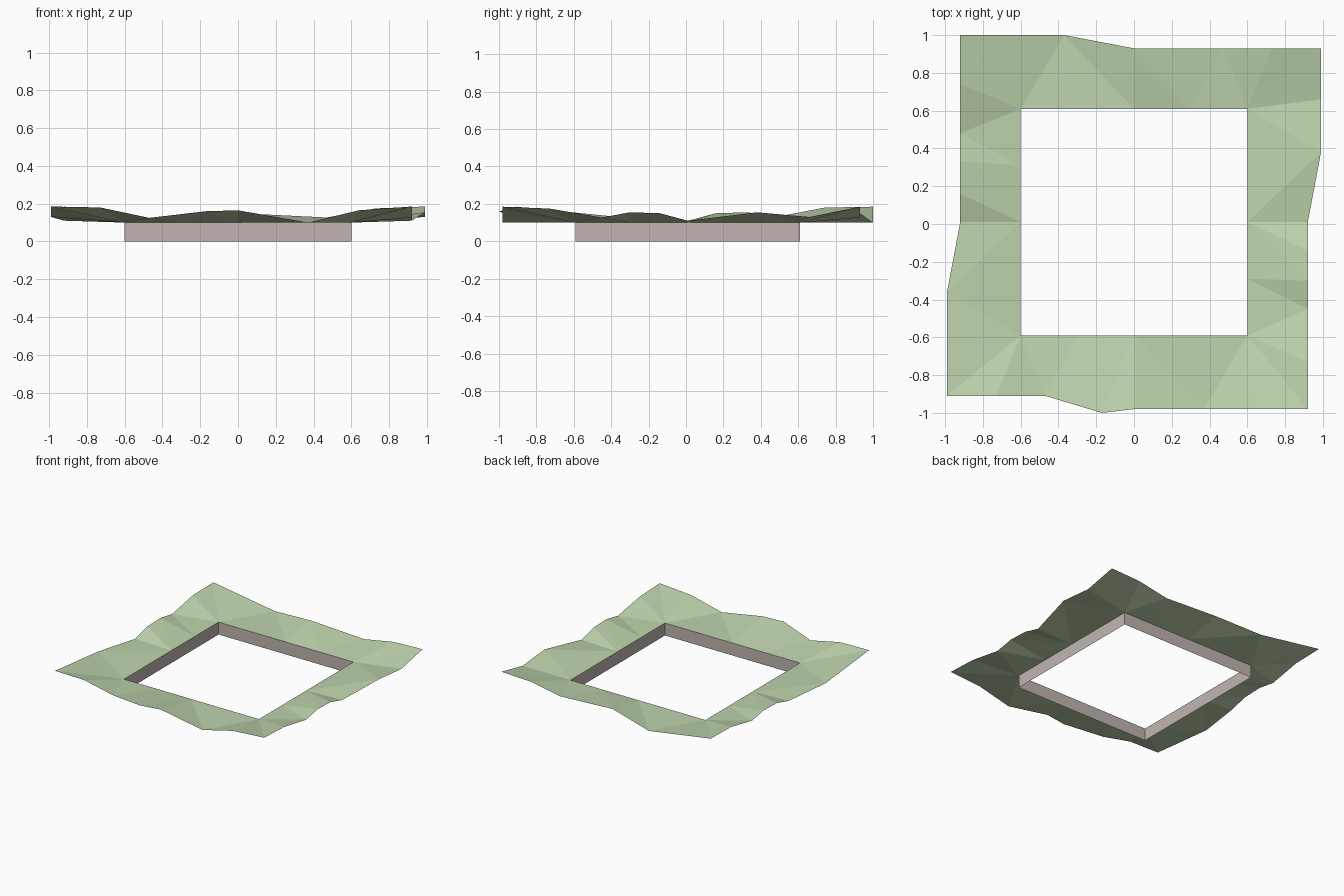
import bpy
import bmesh
from math import radians
from mathutils import Matrix, Vector

default_cube = bpy.data.objects.get("Cube")
if default_cube:
    bpy.data.objects.remove(default_cube, do_unlink=True)

HALF = 0.6            # half width of the square opening
GROUND = 0.1          # height of the opening's edge
CENTRE = Vector((0, 0.01, 0))
CORNER = (-0.99, 0.92, 0.185, -HALF)

# Outer edge of each side: along, outward, height, matching point on the opening
SIDES = {
    "front": [(-.73, .92, .18, -.6), (-.47, .92, .125, -.6), (-.17, 1.01, .16, -.3),
              (0, .99, .165, 0), (.37, .99, .1, 0), (.64, .99, .165, .6)],
    "right": [(-.74, .92, .175, -.6), (-.46, .92, .127, -.6), (-.31, .92, .155, -.3),
              (-.15, .92, .15, 0), (0, .92, .11, 0), (.37, .99, .155, 0), (.65, .99, .13, .6)],
    "back": [(-.73, .92, .175, -.6), (-.47, .92, .127, -.6), (0, .92, .15, -.3),
             (.37, .99, .1, 0)],
    "left": [(-.73, .92, .18, -.6), (-.47, .92, .13, -.6), (-.32, .92, .155, -.3),
             (-.15, .92, .15, 0), (0, .92, .11, 0), (.37, .99, .13, 0)],
}


def make_material(name, colour):
    material = bpy.data.materials.new(name)
    material.use_nodes = True
    material.diffuse_color = (*colour, 1)
    shader = material.node_tree.nodes["Principled BSDF"]
    shader.inputs["Base Color"].default_value = (*colour, 1)
    return material


def finish(bm, name, material):
    bmesh.ops.remove_doubles(bm, verts=bm.verts[:], dist=0.001)
    mesh = bpy.data.meshes.new(name)
    bm.to_mesh(mesh)
    bm.free()
    mesh.materials.append(material)
    bpy.context.collection.objects.link(bpy.data.objects.new(name, mesh))


def add_face(bm, *points):
    bm.faces.new([bm.verts.new(p) for p in points])


grass = make_material("pale_green_grass", (0.52, 0.66, 0.42))
stone = make_material("warm_grey_stone", (0.54, 0.46, 0.44))

ground = bmesh.new()
walls = bmesh.new()

for index, rows in enumerate(SIDES.values()):
    turn = Matrix.Rotation(radians(90 * index), 3, "Z")

    def place(along, outward, height):
        return turn @ Vector((along, -outward, height)) + CENTRE

    # Rolling ground: fans between the outer edge and the opening
    end = (-CORNER[0] - 0.07, 0.99, CORNER[2], HALF)
    path = [CORNER] + rows + [end]
    for (*outer, inner), (*next_outer, next_inner) in zip(path, path[1:]):
        a, b = place(*outer), place(*next_outer)
        c, d = place(inner, HALF, GROUND), place(next_inner, HALF, GROUND)
        add_face(ground, a, b, d)
        if inner != next_inner:
            add_face(ground, a, d, c)

    # Straight wall below the opening's edge
    add_face(walls, place(-HALF, HALF, 0), place(HALF, HALF, 0),
             place(HALF, HALF, GROUND), place(-HALF, HALF, GROUND))

finish(ground, "ground_border", grass)
finish(walls, "opening_walls", stone)
